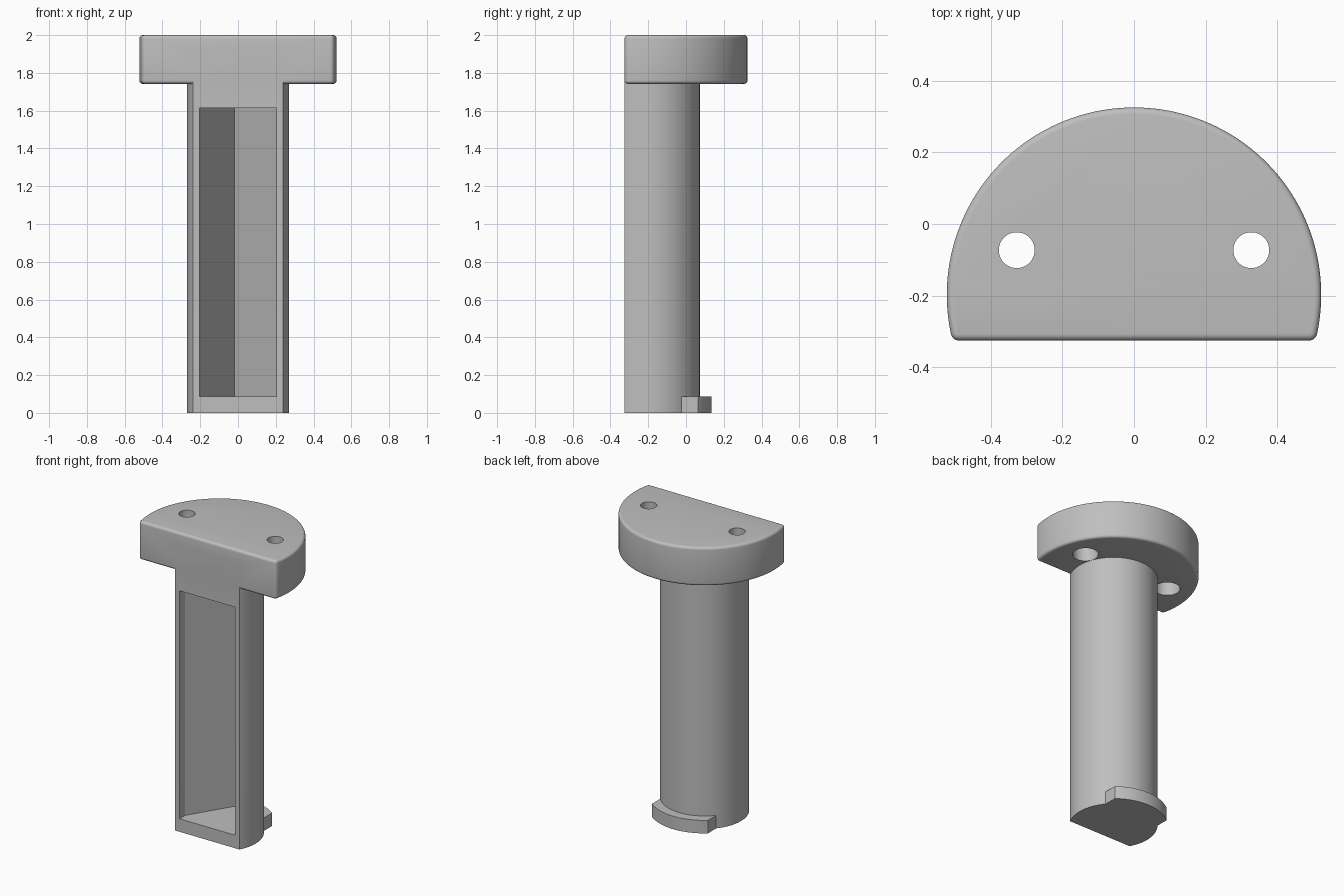
import bpy
import bmesh
import math

if "Cube" in bpy.data.objects:
    bpy.data.objects.remove(bpy.data.objects["Cube"])

FRONT = -0.325      # plane of the flat front
AXIS = -0.197       # y of the axis shared by all the round parts

grey = bpy.data.materials.new("plain_grey")
grey.use_nodes = True
colour = (0.52, 0.52, 0.52, 1)
grey.diffuse_color = colour
grey.node_tree.nodes["Principled BSDF"].inputs["Base Color"].default_value = colour


def arc(radius, start, end, steps, cx=0, cy=AXIS):
    """Points along an arc, angles in radians."""
    return [(cx + radius * math.cos(start + (end - start) * i / steps),
             cy + radius * math.sin(start + (end - start) * i / steps))
            for i in range(steps + 1)]


def cut_circle(radius, steps):
    """Circle cut off straight by the front plane."""
    a = math.asin((FRONT - AXIS) / radius)
    return arc(radius, a, math.pi - a, steps)


def prism(name, outline, z0, z1, bevel=0):
    """Extrude an outline upwards, rounding its sharp edges if asked."""
    bm = bmesh.new()
    base = bm.faces.new([bm.verts.new((x, y, z0)) for x, y in outline])
    top = bmesh.ops.extrude_face_region(bm, geom=[base])["geom"]
    bmesh.ops.translate(bm, vec=(0, 0, z1 - z0),
                        verts=[v for v in top if isinstance(v, bmesh.types.BMVert)])
    bmesh.ops.recalc_face_normals(bm, faces=bm.faces)
    if bevel:
        sharp = [e for e in bm.edges if e.calc_face_angle(0) > 0.6]
        bmesh.ops.bevel(bm, geom=sharp, offset=bevel, segments=5,
                        profile=0.5, affect="EDGES")
    mesh = bpy.data.meshes.new(name)
    bm.to_mesh(mesh)
    bm.free()
    mesh.materials.append(grey)
    obj = bpy.data.objects.new(name, mesh)
    bpy.context.collection.objects.link(obj)
    return obj


def combine(target, other, operation):
    """Apply a boolean and drop the helper."""
    mod = target.modifiers.new(operation.lower(), "BOOLEAN")
    mod.operation = operation
    mod.solver = "EXACT"
    mod.object = other
    other.hide_render = True
    bpy.context.view_layer.objects.active = target
    bpy.ops.object.modifier_apply(modifier=mod.name)
    bpy.data.objects.remove(other)


# Wide mounting head with rounded edges
body = prism("mounting_post", cut_circle(0.522, 96), 1.742, 2.0, bevel=0.018)

# Column, reaching up into the head
column = prism("column", cut_circle(0.27, 80), 0, 1.92)

# Curved locking tab at the back of the foot
a = math.acos(0.207 / 0.333)
tab_outline = arc(0.333, a, math.pi - a, 32) + [(-0.207, -0.15), (0.207, -0.15)]
combine(column, prism("locking_tab", tab_outline, 0, 0.087), "UNION")

# Pocket with a pointed back
pocket = [(-0.205, FRONT - 0.1), (0.205, FRONT - 0.1), (0.205, -0.265),
          (-0.018, 0.04), (-0.205, -0.265)]
combine(column, prism("pocket_cutter", pocket, 0.087, 1.613), "DIFFERENCE")
combine(body, column, "UNION")

# Screw holes, wider from below
for side in (-1, 1):
    for radius, z0, z1 in ((0.05, 1.7, 2.1), (0.079, 1.7, 1.87)):
        ring = arc(radius, 0, math.tau, 40, side * 0.327, -0.073)[:-1]
        combine(body, prism("hole_cutter", ring, z0, z1), "DIFFERENCE")

bpy.ops.object.select_all(action="DESELECT")
body.select_set(True)
bpy.context.view_layer.objects.active = body
bpy.ops.object.shade_smooth_by_angle(angle=math.radians(30))
